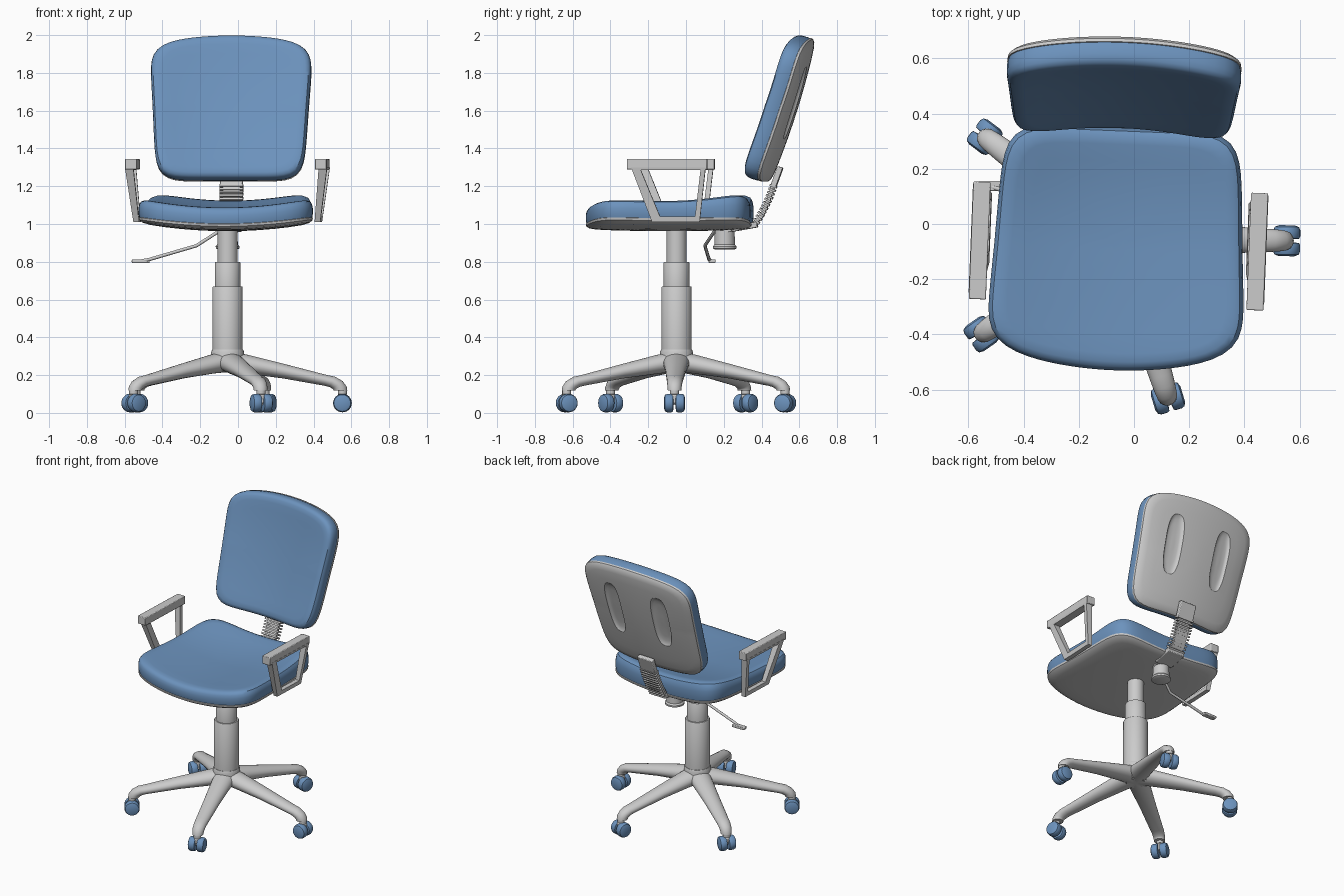
import bpy, bmesh, math
from mathutils import Vector, Matrix

if "Cube" in bpy.data.objects:
    bpy.data.objects.remove(bpy.data.objects["Cube"])

CX, CY = -0.055, -0.05                     # column axis
PIVOT = Matrix.Translation((CX, CY, 0))
YAW = PIVOT @ Matrix.Rotation(math.radians(-2.3), 4, 'Z') @ PIVOT.inverted()
blue = bpy.data.materials.new("blue_fabric")
blue.diffuse_color = (0.15, 0.29, 0.51, 1)
blue.use_nodes = True
blue.node_tree.nodes["Principled BSDF"].inputs["Base Color"].default_value = blue.diffuse_color


def loft(name, rings, mat=None, xf=None, closed=False, angle=35):
    """Skin equal-length rings of points; cap the ends, or join them if closed."""
    bm = bmesh.new()
    vs = [[bm.verts.new(p) for p in r] for r in rings]
    n = len(vs[0])
    pairs = list(zip(vs, vs[1:])) + ([(vs[-1], vs[0])] if closed else [])
    for a, b in pairs:
        for i in range(n):
            j = (i + 1) % n
            bm.faces.new((a[i], a[j], b[j], b[i]))
    if not closed:
        bm.faces.new(vs[0])
        bm.faces.new(vs[-1])
    bmesh.ops.recalc_face_normals(bm, faces=bm.faces)
    me = bpy.data.meshes.new(name)
    bm.to_mesh(me)
    bm.free()
    ob = bpy.data.objects.new(name, me)
    bpy.context.collection.objects.link(ob)
    if mat:
        me.materials.append(mat)
    if xf:
        ob.matrix_world = xf
    smooth(ob, angle)
    return ob


def smooth(ob, angle=35):
    bpy.ops.object.select_all(action='DESELECT')
    ob.select_set(True)
    bpy.context.view_layer.objects.active = ob
    bpy.ops.object.shade_smooth_by_angle(angle=math.radians(angle))


def lathe(name, profile, mat=None, xf=None, n=32):
    return loft(name, [[(r * math.cos(2 * math.pi * i / n), r * math.sin(2 * math.pi * i / n), z)
                        for i in range(n)] for r, z in profile], mat, xf)


def pad(name, profile, fn, power=7, mat=None, n=96):
    """Rounded-square pad: profile of (scale, height) mapped by fn(u, v, h)."""
    rings = []
    for s, h in profile:
        ring = []
        for i in range(n):
            c, d = math.cos(2 * math.pi * i / n), math.sin(2 * math.pi * i / n)
            r = s * (abs(c) ** power + abs(d) ** power) ** (-1 / power)
            ring.append(fn(c * r, d * r, h))
        rings.append(ring)
    return loft(name, rings, mat, YAW)


def box(name, center, size, rx=0.0, mat=None, xf=YAW, bevel=0.0):
    x, y, z = (s / 2 for s in size)
    m = Matrix.Translation(center) @ Matrix.Rotation(rx, 4, 'X')
    rings = [[m @ Vector((a * x, b * y, c * z)) for a, b in ((-1, -1), (1, -1), (1, 1), (-1, 1))]
             for c in (-1, 1)]
    ob = loft(name, rings, mat, xf)
    if bevel:
        b = ob.modifiers.new("bevel", 'BEVEL')
        b.width, b.segments = bevel, 2
    return ob


# pad cross-sections: cushion (height as a fraction) and shell (height in units)
CUSHION = [(.3, -.05), (.97, -.05), (.99, 0), (1, .2), (1, .5), (.99, .72), (.97, .87), (.93, .97),
           (.86, 1), (.72, 1), (.55, 1), (.38, 1), (.2, 1), (.05, 1)]
SHELL = [(.05, .01), (.3, .01), (.6, .01), (.96, .01), (1, 0), (.995, -.012), (.96, -.022),
         (.88, -.027), (.72, -.028), (.55, -.028), (.38, -.028), (.2, -.028), (.05, -.028)]


# seat
def seat_map(u, v, h):
    return (CX + u * (0.45 - 0.022 * v),
            -0.09 + 0.44 * v + 0.08 * u * u * max(-v, 0),
            0.99 + 0.04 * u * u + 0.01 * v * v + h)


def seat_cushion_map(u, v, h):
    return seat_map(u, v, h * (0.09 + 0.012 * u * u + 0.045 * max(v, 0) ** 2))


pad("seat_cushion", CUSHION, seat_cushion_map, mat=blue)
pad("seat_shell", SHELL, seat_map)


# backrest, leaning back and wrapped forward at the sides
def back_map(u, v, h):
    return (CX - 0.005 + u * (0.413 + 0.022 * v),
            0.56 + 0.12 * v - 0.02 * v * v - 0.05 * u * u - 0.96 * h,
            1.605 + 0.38 * v - 0.05 * u * u * max(v, 0) + 0.26 * h)


pad("back_cushion", CUSHION, lambda u, v, h: back_map(u, v, h * 0.09), mat=blue)
back = pad("back_shell", SHELL, back_map)

# two long hollows pressed into the back shell
for s in (-1, 1):
    cut = pad("hollow_cutter",
              [(.2, -.010), (.65, -.010), (.82, -.014), (.94, -.021), (1, -.03), (1, -.06)],
              lambda u, v, h: back_map(s * .45 + .15 * u, .12 + .52 * v, h), power=3, n=40)
    cut.hide_render = True
    bpy.context.view_layer.update()
    mod = back.modifiers.new("hollow", 'BOOLEAN')
    mod.operation, mod.object, mod.solver = 'DIFFERENCE', cut, 'EXACT'
    bpy.context.view_layer.objects.active = back
    bpy.ops.object.modifier_apply(modifier="hollow")
    bpy.data.objects.remove(cut)
smooth(back)

# spine strip joining seat and backrest, with ribs and a clamp plate
PATH = [(.20, .965), (.34, .985), (.40, 1.04), (.435, 1.12), (.462, 1.20), (.495, 1.29)]
rings = []
for i, (y, z) in enumerate(PATH):
    a, b = PATH[max(i - 1, 0)], PATH[min(i + 1, len(PATH) - 1)]
    t = Vector((b[0] - a[0], b[1] - a[1])).normalized() * 0.01
    rings.append([(CX + sx * .045, y - st * t.y, z + st * t.x)
                  for sx, st in ((-1, -1), (1, -1), (1, 1), (-1, 1))])
loft("spine_strip", rings, xf=YAW)
for i in range(11):
    f = i / 10
    box("spine_rib", (CX, .375 + .088 * f - .03 * f * (f - 1), 1.015 + .185 * f),
        (.125, .038, .011), rx=math.radians(-45 + 25 * f))
box("spine_clamp", (CX, .482, 1.25), (.12, .03, .11), rx=math.radians(-20), bevel=.005)
box("seat_bracket", (CX, .31, .985), (.13, .14, .03), rx=math.radians(10), bevel=.005)

# armrests: open trapezoid frame leaning outward, with a bar on top
OUTER = [(-.27, 1.30), (.125, 1.30), (.092, 1.01), (-.16, 1.01)]
INNER = [(-.218, 1.285), (.098, 1.285), (.068, 1.04), (-.118, 1.04)]
for side, s in (("left", -1), ("right", 1)):
    def px(z, w):
        return CX + s * (0.465 + 0.09 * (z - 1.01) + w * (0.03 + 0.05 * (z - 1.01)))
    loft(side + "_arm_frame",
         [[(px(o[1], 0), *o), (px(o[1], 1), *o), (px(i[1], 1), *i), (px(i[1], 0), *i)]
          for o, i in zip(OUTER, INNER)], xf=YAW, closed=True)
    box(side + "_arm_pad", (CX + s * .503, -.08, 1.316), (.062, .425, .056), bevel=.004)

# gas column
lathe("column", [(.078, .22), (.08, .33), (.08, .665), (.077, .67), (.068, .67), (.068, .795),
                 (.065, .8), (.053, .8), (.053, .98)], xf=PIVOT)

# tension knob under the seat
lathe("tension_knob", [(.05, .865), (.062, .87), (.063, .882), (.054, .892), (.052, .985)],
      xf=Matrix.Translation((CX, .205, 0)))

# height lever with paddle
cu = bpy.data.curves.new("height_lever", 'CURVE')
cu.dimensions, cu.bevel_depth, cu.bevel_resolution, cu.use_fill_caps = '3D', .009, 2, True
sp = cu.splines.new('POLY')
sp.points.add(3)
for p, co in zip(sp.points, [(-.08, .16, .975), (-.22, .10, .885), (-.47, .122, .812), (-.52, .135, .803)]):
    p.co = (*co, 1)
bpy.context.collection.objects.link(bpy.data.objects.new("height_lever", cu))
box("lever_paddle", (-.515, .138, .803), (.095, .036, .018), xf=None, bevel=.004)

# five-star base: (radius, z, half width, half height, tilt) sections for each leg
LEG = [(.0, .272, .075, .056, 10), (.1, .258, .068, .05, 10), (.3, .22, .054, .038, 10),
       (.52, .172, .043, .029, 14), (.555, .164, .041, .031, 28), (.582, .148, .039, .034, 55),
       (.595, .132, .037, .036, 78), (.598, .118, .036, .036, 90)]
lathe("base_hub", [(.06, .215), (.085, .235), (.088, .32), (.082, .335)], xf=PIVOT)
for k in range(5):
    turn = PIVOT @ Matrix.Rotation(math.radians(72 * k - 1), 4, 'Z')
    rings = []
    for r, z, w, h, tilt in LEG:
        a = math.radians(tilt)
        rings.append([(r + h * math.sin(t) * math.sin(a), w * math.cos(t), z + h * math.sin(t) * math.cos(a))
                      for t in (2 * math.pi * i / 24 for i in range(24))])
    loft("base_leg", rings, xf=turn, angle=50)
    # twin-wheel caster
    at = turn @ Matrix.Translation((.608, 0, .052))
    lathe("caster_stem", [(.012, -.01), (.014, .045), (.024, .047), (.024, .07)], xf=at, n=16)
    box("caster_fork", (0, 0, .022), (.05, .03, .05), xf=at, bevel=.008)
    for s in (-1, 1):
        lathe("caster_wheel", [(.03, .006), (.045, .008), (.049, .016), (.049, .038), (.044, .05), (.028, .056)],
              blue, at @ Matrix.Rotation(s * math.pi / 2, 4, 'X'), n=24)
